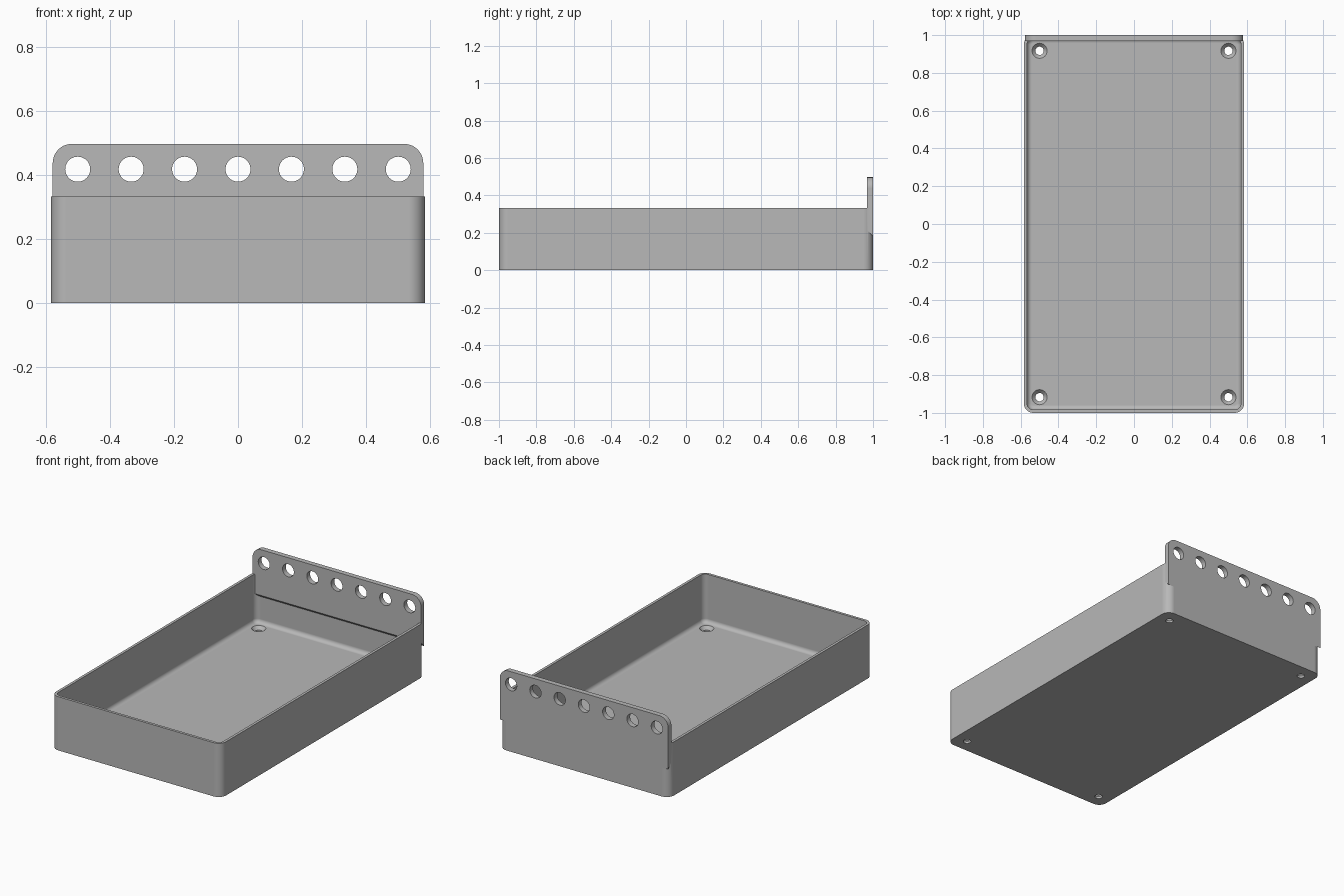
import bpy, bmesh
from math import sin, cos, pi, radians

cube = bpy.data.objects.get("Cube")
if cube:
    bpy.data.objects.remove(cube, do_unlink=True)

HX, HY, HEIGHT = 0.583, 1.0, 0.333      # tray half width, half depth, height
WALL, FLOOR, CORNER, FILLET = 0.0167, 0.033, 0.05, 0.025

grey = bpy.data.materials.new("plain grey")
grey.use_nodes = True
colour = (0.48, 0.48, 0.48, 1)
grey.diffuse_color = colour
grey.node_tree.nodes["Principled BSDF"].inputs["Base Color"].default_value = colour


def make_object(name, bm):
    bmesh.ops.recalc_face_normals(bm, faces=bm.faces)
    mesh = bpy.data.meshes.new(name)
    bm.to_mesh(mesh)
    bm.free()
    mesh.materials.append(grey)
    obj = bpy.data.objects.new(name, mesh)
    bpy.context.collection.objects.link(obj)
    return obj


def loft(name, rings):
    """Skin a list of equal-length point rings into a closed solid."""
    bm = bmesh.new()
    loops = [[bm.verts.new(p) for p in ring] for ring in rings]
    n = len(loops[0])
    for a, b in zip(loops, loops[1:]):
        for i in range(n):
            j = (i + 1) % n
            bm.faces.new((a[i], a[j], b[j], b[i]))
    bm.faces.new(loops[0])
    bm.faces.new(loops[-1])
    return make_object(name, bm)


def rounded_ring(inset, z, steps=10):
    r = CORNER - inset
    cx, cy = HX - CORNER, HY - CORNER
    ring = []
    for k, (sx, sy) in enumerate([(1, 1), (-1, 1), (-1, -1), (1, -1)]):
        for i in range(steps + 1):
            a = (k + i / steps) * pi / 2
            ring.append((sx * cx + r * cos(a), sy * cy + r * sin(a), z))
    return ring


def circle(centre, radius, axis, level, n=40):
    u, v = centre
    pts = [(u + radius * cos(2 * pi * i / n), v + radius * sin(2 * pi * i / n))
           for i in range(n)]
    return [(p, q, level) if axis == "z" else (p, level, q) for p, q in pts]


def combine(target, tool, operation):
    mod = target.modifiers.new(operation, "BOOLEAN")
    mod.operation, mod.solver, mod.object = operation, "EXACT", tool
    bpy.context.view_layer.update()
    graph = bpy.context.evaluated_depsgraph_get()
    result = bpy.data.meshes.new_from_object(target.evaluated_get(graph))
    target.modifiers.clear()
    target.data = result
    bpy.data.objects.remove(tool, do_unlink=True)


# Open tray: outside, rim, inside wall and filleted floor
rings = [rounded_ring(0, 0), rounded_ring(0, HEIGHT), rounded_ring(WALL, HEIGHT)]
for i in range(9):
    a = i / 8 * pi / 2
    rings.append(rounded_ring(WALL + FILLET * (1 - cos(a)),
                              FLOOR + FILLET * (1 - sin(a))))
tray = loft("tray_with_hanging_plate", rings)

# Hanging plate: rounded top corners and a sloped underside
PX, TOP, R = 0.578, 0.497, 0.06


def plate_ring(y, bottom):
    ring = [(-PX, y, bottom), (PX, y, bottom)]
    for side, start in ((1, 0), (-1, pi / 2)):
        for i in range(13):
            a = start + i / 12 * pi / 2
            ring.append((side * (PX - R) + R * cos(a), y, TOP - R + R * sin(a)))
    return ring


plate = loft("hanging_plate", [plate_ring(0.968, 0.213), plate_ring(HY, 0.18)])
combine(tray, plate, "UNION")

# Row of hanging holes
for i in range(7):
    spot = ((i - 3) / 6, 0.418)
    cutter = loft("hanging_hole", [circle(spot, 0.039, "y", y) for y in (0.9, 1.1)])
    combine(tray, cutter, "DIFFERENCE")

# Countersunk screw holes in the floor
for x in (-0.5, 0.5):
    for y in (-0.917, 0.917):
        profile = [(0.022, -0.02), (0.022, 0.013), (0.04, FLOOR), (0.04, 0.08)]
        cutter = loft("screw_hole", [circle((x, y), r, "z", z) for r, z in profile])
        combine(tray, cutter, "DIFFERENCE")

# Smooth the rounded corners, keep the edges crisp
bpy.ops.object.select_all(action="DESELECT")
tray.select_set(True)
bpy.context.view_layer.objects.active = tray
bpy.ops.object.shade_smooth_by_angle(angle=radians(30))
weighted = tray.modifiers.new("flat_face_normals", "WEIGHTED_NORMAL")
weighted.keep_sharp = True
